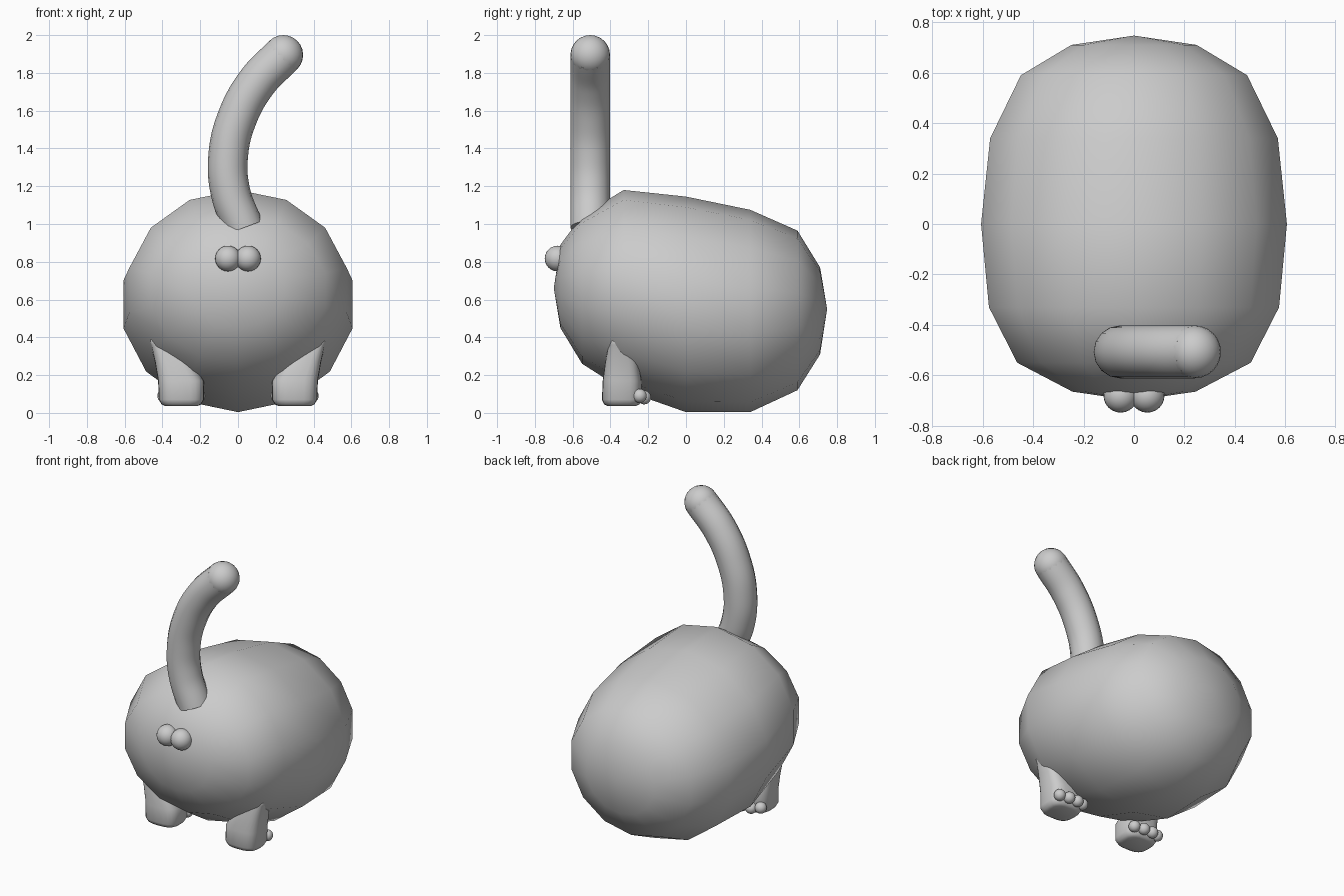
import bpy, bmesh
from math import sin, cos, pi, copysign

if "Cube" in bpy.data.objects:
    bpy.data.objects.remove(bpy.data.objects["Cube"])


def finish(obj):
    for p in obj.data.polygons:
        p.use_smooth = True
    return obj


def loft(name, rings, start=None, end=None):
    """Skin closed rings; ends are a pole point or a flat cap."""
    bm = bmesh.new()
    vs = [[bm.verts.new(p) for p in r] for r in rings]
    n = len(vs[0])
    for a, b in zip(vs, vs[1:]):
        for i in range(n):
            j = (i + 1) % n
            bm.faces.new((a[i], a[j], b[j], b[i]))
    for ring, pole in ((vs[0], start), (vs[-1], end)):
        if pole:
            p = bm.verts.new(pole)
            for i in range(n):
                bm.faces.new((ring[i], ring[(i + 1) % n], p))
        else:
            bm.faces.new(ring)
    bmesh.ops.recalc_face_normals(bm, faces=bm.faces)
    me = bpy.data.meshes.new(name)
    bm.to_mesh(me)
    bm.free()
    obj = bpy.data.objects.new(name, me)
    bpy.context.collection.objects.link(obj)
    return finish(obj)


def ball(name, loc, r):
    bpy.ops.mesh.primitive_uv_sphere_add(segments=24, ring_count=12, radius=r, location=loc)
    bpy.context.object.name = name
    return finish(bpy.context.object)


# Body: faceted barrel along y, (y, half width, bottom z, top z)
sections = [(-.665, .25, .45, .89), (-.55, .475, .26, 1.045), (-.33, .59, .12, 1.18),
            (0, .622, .004, 1.145), (.34, .585, .004, 1.075), (.59, .46, .12, .965),
            (.71, .255, .31, .77)]
N = 14
body_rings = [[(w * sin(2 * pi * i / N), y, (b + t) / 2 + (t - b) / 2 * cos(2 * pi * i / N))
               for i in range(N)] for y, w, b, t in sections]
loft("body", body_rings, (0, -.70, .66), (0, .747, .55))

# Tail: curved tube with rounded tip
path = [(.03, .98), (-.04, 1.17), (-.052, 1.36), (-.005, 1.56), (.1, 1.75), (.24, 1.895)]
cu = bpy.data.curves.new("tail", 'CURVE')
cu.dimensions = '3D'
cu.bevel_depth = .105
cu.bevel_resolution = 6
cu.use_fill_caps = True
sp = cu.splines.new('BEZIER')
sp.bezier_points.add(len(path) - 1)
for bp, (x, z) in zip(sp.bezier_points, path):
    bp.co = (x, -.507, z)
    bp.handle_left_type = bp.handle_right_type = 'AUTO'
tail = bpy.data.objects.new("tail", cu)
bpy.context.collection.objects.link(tail)
bpy.ops.object.select_all(action='DESELECT')
bpy.context.view_layer.objects.active = tail
tail.select_set(True)
bpy.ops.object.convert(target='MESH')
bpy.ops.object.shade_smooth_by_angle()
ball("tail_tip", (.24, -.507, 1.895), .105)


def soft(c):
    return copysign(abs(c) ** .65, c)


# Legs: rounded-square columns leaning outward; (z, centre x, centre y, half x, half y)
leg_profile = [(.036, .30, -.34, .085, .075), (.045, .30, -.34, .105, .093),
               (.07, .30, -.34, .119, .105), (.17, .302, -.338, .121, .103),
               (.27, .34, -.34, .10, .088), (.36, .39, -.35, .07, .06), (.41, .43, -.36, .045, .04)]
for side, s in (("left", -1), ("right", 1)):
    rings = [[(s * (cx + hx * soft(cos(2 * pi * i / 24))), cy + hy * soft(sin(2 * pi * i / 24)), z)
              for i in range(24)] for z, cx, cy, hx, hy in leg_profile]
    loft("leg_" + side, rings)
    # Toes at the back of each foot
    for k, (dx, y, z) in enumerate([(-.09, -.245, .09), (-.033, -.222, .082),
                                    (.033, -.222, .082), (.09, -.245, .09)]):
        ball(f"toe_{side}_{k}", (s * (.30 + dx), y, z), .037)
    # Small rear balls beneath the tail
    ball("rear_ball_" + side, (s * .053, -.68, .817), .068)
